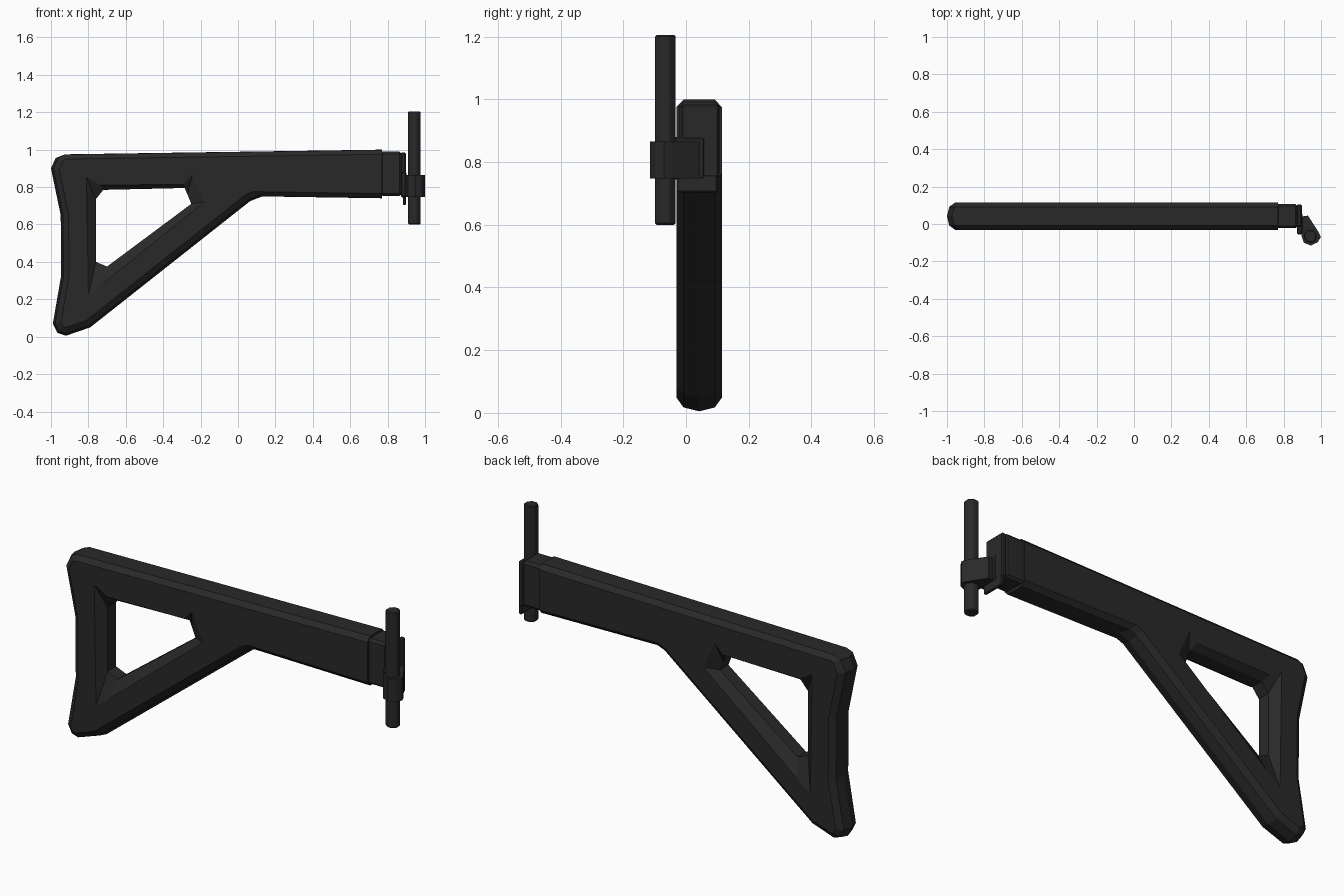
import bpy, bmesh, math
from mathutils import Vector

if "Cube" in bpy.data.objects:
    bpy.data.objects.remove(bpy.data.objects["Cube"])

mat = bpy.data.materials.new("matte black")
mat.diffuse_color = (0.022, 0.022, 0.022, 1)
mat.use_nodes = True
mat.node_tree.nodes["Principled BSDF"].inputs["Base Color"].default_value = mat.diffuse_color


def finish(bm, name, bevel=0):
    bmesh.ops.recalc_face_normals(bm, faces=bm.faces)
    me = bpy.data.meshes.new(name)
    bm.to_mesh(me)
    bm.free()
    me.materials.append(mat)
    ob = bpy.data.objects.new(name, me)
    bpy.context.collection.objects.link(ob)
    if bevel:
        m = ob.modifiers.new("bevel", "BEVEL")
        m.width, m.segments = bevel, 1
    return ob


def inset(pts, dist):
    """Move each edge of a clockwise outline inward by dist(a, b)."""
    out, n = [], len(pts)
    lines = []
    for i in range(n):
        a, b = Vector(pts[i]), Vector(pts[(i + 1) % n])
        t = (b - a).normalized()
        nrm = Vector((t.y, -t.x))
        lines.append((nrm, nrm.dot(a) + dist(a, b)))
    for i in range(n):
        (p, c), (q, d) = lines[i - 1], lines[i]
        det = p.x * q.y - p.y * q.x
        out.append(((c * q.y - d * p.y) / det, (p.x * d - q.x * c) / det))
    return out


def edge_rule(top, rest):
    def rule(a, b):
        if min(a.x, b.x) > 0.7:
            return 0.0                      # flat front end
        if min(a.y, b.y) > 0.9 or max(a.x, b.x) > 0.7:
            return top                      # top and fore underside
        return rest
    return rule


# Stock: chamfered frame with a bevelled window
outline = [(-1, 0.90), (-0.975, 0.955), (-0.925, 0.975), (0.77, 1.0), (0.77, 0.74),
           (0.13, 0.75), (0.065, 0.725), (-0.79, 0.05), (-0.92, 0.005),
           (-0.965, 0.02), (-0.99, 0.07), (-0.945, 0.33), (-0.948, 0.65)]
window_face = [(-0.81, 0.855), (-0.74, 0.81), (-0.29, 0.815), (-0.245, 0.865),
               (-0.18, 0.72), (-0.72, 0.285), (-0.80, 0.22)]
window_core = [(-0.76, 0.735), (-0.72, 0.785), (-0.285, 0.795), (-0.27, 0.76),
               (-0.25, 0.71), (-0.70, 0.375), (-0.76, 0.40)]
side = inset(outline, edge_rule(0.025, 0.042))
shoulder = inset(outline, edge_rule(0.001, 0.012))
CY, HALF, FLAT = 0.042, 0.073, 0.05

bm = bmesh.new()


def ring(pts, y):
    return [bm.verts.new((x, CY + y, z)) for x, z in pts]


def skin(rings):
    for r, s in zip(rings, rings[1:]):
        for i in range(len(r)):
            j = (i + 1) % len(r)
            bm.faces.new((r[i], r[j], s[j], s[i]))


outer = [ring(side, -HALF), ring(shoulder, -FLAT), ring(outline, 0),
         ring(shoulder, FLAT), ring(side, HALF)]
inner = [ring(window_face, -HALF), ring(window_core, -0.035),
         ring(window_core, 0.035), ring(window_face, HALF)]
skin(outer)
skin(inner)
for k in (0, -1):
    edges = []
    for r in (outer[k], inner[k]):
        edges += [bm.edges.get((r[i], r[i - 1])) for i in range(len(r))]
    bmesh.ops.triangle_fill(bm, edges=edges, use_beauty=True, normal=(0, 1, 0))
finish(bm, "stock_frame")


def box(name, x, y, z, bevel=0.006):
    bm = bmesh.new()
    bmesh.ops.create_cube(bm, size=1)
    for v in bm.verts:
        v.co = [lo + (c + 0.5) * (hi - lo) for c, (lo, hi) in zip(v.co, (x, y, z))]
    return finish(bm, name, bevel)


def prism(name, pts, z0, z1, bevel=0):
    bm = bmesh.new()
    f = bm.faces.new([bm.verts.new((x, y, z0)) for x, y in pts])
    g = bmesh.ops.extrude_face_region(bm, geom=[f])["geom"]
    for v in g:
        if isinstance(v, bmesh.types.BMVert):
            v.co.z = z1
    return finish(bm, name, bevel)


# Hinge block and bracket at the front end
box("hinge_block", (0.76, 0.875), (-0.022, 0.107), (0.753, 0.99), 0.012)
box("hinge_plate", (0.87, 0.897), (-0.015, 0.105), (0.75, 0.985))
box("hinge_bracket", (0.872, 0.9), (-0.055, 0.06), (0.745, 0.88))
box("bracket_tab", (0.882, 0.898), (-0.03, 0.10), (0.703, 0.76), 0.004)

# Clamp around the pin
prism("pin_clamp", [(0.895, 0.04), (0.93, 0.045), (0.988, -0.045), (0.999, -0.07),
                    (0.982, -0.098), (0.945, -0.115), (0.908, -0.1), (0.895, -0.06)],
      0.747, 0.865)

# Hinge pin
R = 0.036
prism("hinge_pin", [(0.943 + R * math.cos(math.tau * (i + 0.5) / 8),
                     -0.066 + R * math.sin(math.tau * (i + 0.5) / 8)) for i in range(8)],
      0.6, 1.205, 0.005)
